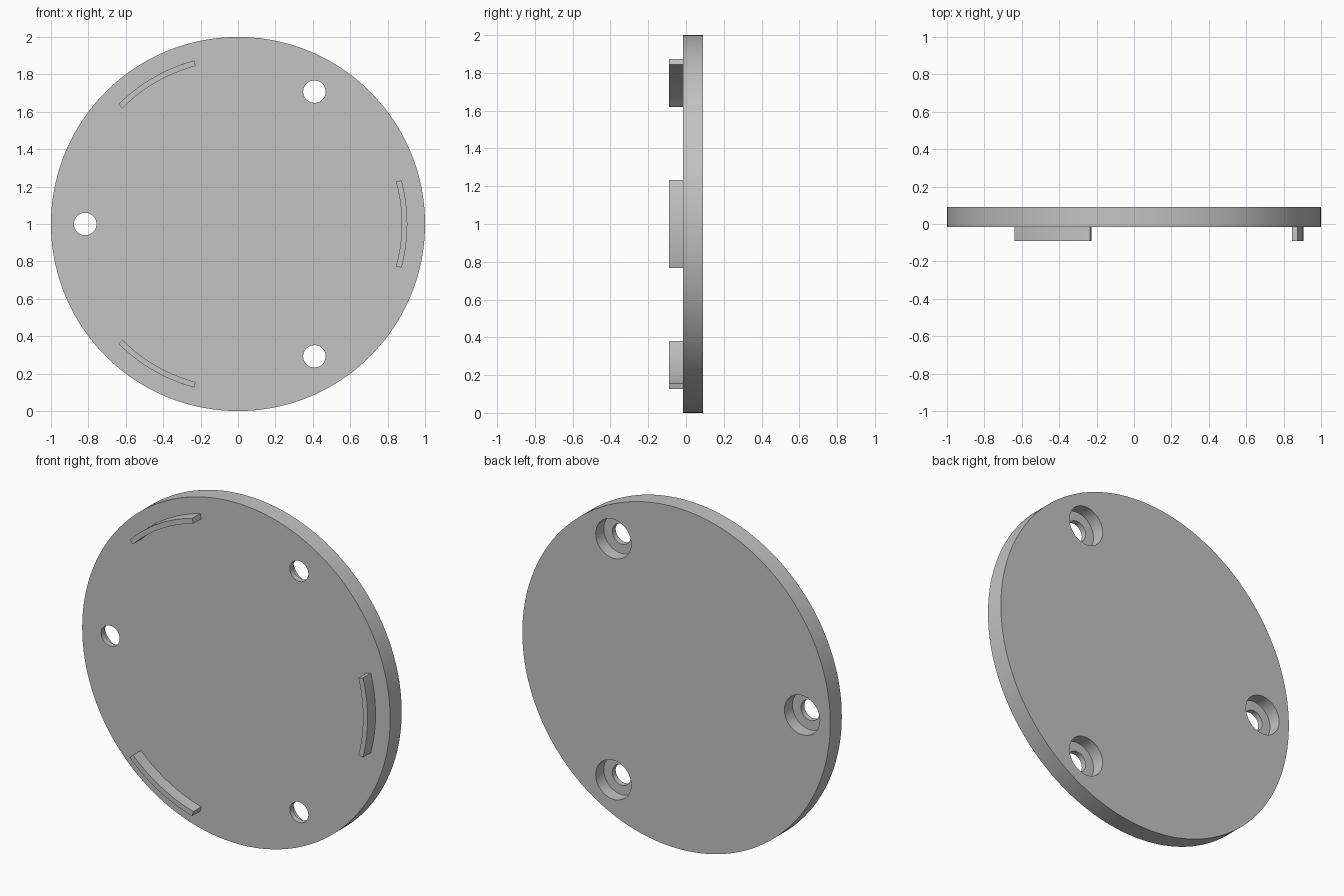
import bpy, bmesh
from math import sin, cos, pi, radians

if "Cube" in bpy.data.objects:
    bpy.data.objects.remove(bpy.data.objects["Cube"], do_unlink=True)

FRONT, BACK, RIB_FRONT = -0.017, 0.09, -0.09
BORE_FLOOR = 0.015
CENTRE_Z = 1.0

grey = bpy.data.materials.new("plain_grey")
grey.use_nodes = True
colour = (0.55, 0.55, 0.55, 1)
grey.diffuse_color = colour
grey.node_tree.nodes["Principled BSDF"].inputs["Base Color"].default_value = colour


def cylinder(name, radius, y0, y1, x=0, z=CENTRE_Z, sides=64):
    """Cylinder whose axis runs front to back."""
    bpy.ops.mesh.primitive_cylinder_add(
        vertices=sides, radius=radius, depth=y1 - y0,
        location=(x, (y0 + y1) / 2, z), rotation=(pi / 2, 0, 0))
    ob = bpy.context.object
    ob.name = name
    return ob


def activate(ob):
    bpy.ops.object.select_all(action="DESELECT")
    ob.select_set(True)
    bpy.context.view_layer.objects.active = ob


def cut(target, cutter):
    cutter.hide_render = True
    mod = target.modifiers.new("cut", "BOOLEAN")
    mod.operation = "DIFFERENCE"
    mod.object = cutter
    activate(target)
    bpy.ops.object.modifier_apply(modifier=mod.name)
    bpy.data.objects.remove(cutter, do_unlink=True)


def finish(ob):
    ob.data.materials.clear()
    ob.data.materials.append(grey)
    activate(ob)
    bpy.ops.object.shade_smooth_by_angle(angle=radians(30))


def arc_rib(name, middle, r_in=0.875, r_out=0.905, half=radians(15), steps=16):
    """Curved bar: an arc outline pushed forward from the disc."""
    angles = [middle - half + 2 * half * i / steps for i in range(steps + 1)]
    bm = bmesh.new()

    def row(r, y):
        return [bm.verts.new((r * cos(a), y, CENTRE_Z + r * sin(a))) for a in angles]

    base = FRONT + 0.01
    rows = [row(r_in, base), row(r_out, base), row(r_out, RIB_FRONT), row(r_in, RIB_FRONT)]
    for k in range(4):
        p, q = rows[k], rows[(k + 1) % 4]
        for i in range(steps):
            bm.faces.new((p[i], p[i + 1], q[i + 1], q[i]))
    for end in (0, -1):
        bm.faces.new([r[end] for r in rows])
    bmesh.ops.recalc_face_normals(bm, faces=bm.faces)
    mesh = bpy.data.meshes.new(name)
    bm.to_mesh(mesh)
    bm.free()
    ob = bpy.data.objects.new(name, mesh)
    bpy.context.collection.objects.link(ob)
    return ob


# Round plate with three counterbored screw holes
plate = cylinder("round_plate", 1.0, FRONT, BACK, sides=160)
for i in range(3):
    a = pi / 3 + i * 2 * pi / 3
    x, z = 0.817 * cos(a), CENTRE_Z + 0.817 * sin(a)
    cut(plate, cylinder("screw_hole_cutter", 0.06, FRONT - 0.1, BACK + 0.1, x, z))
    cut(plate, cylinder("counterbore_cutter", 0.115, BORE_FLOOR, BACK + 0.1, x, z))
finish(plate)

# Three curved locating ribs on the front
for i, side in enumerate(("left", "upper_right", "lower_right")):
    finish(arc_rib(side + "_locating_rib", i * 2 * pi / 3))
